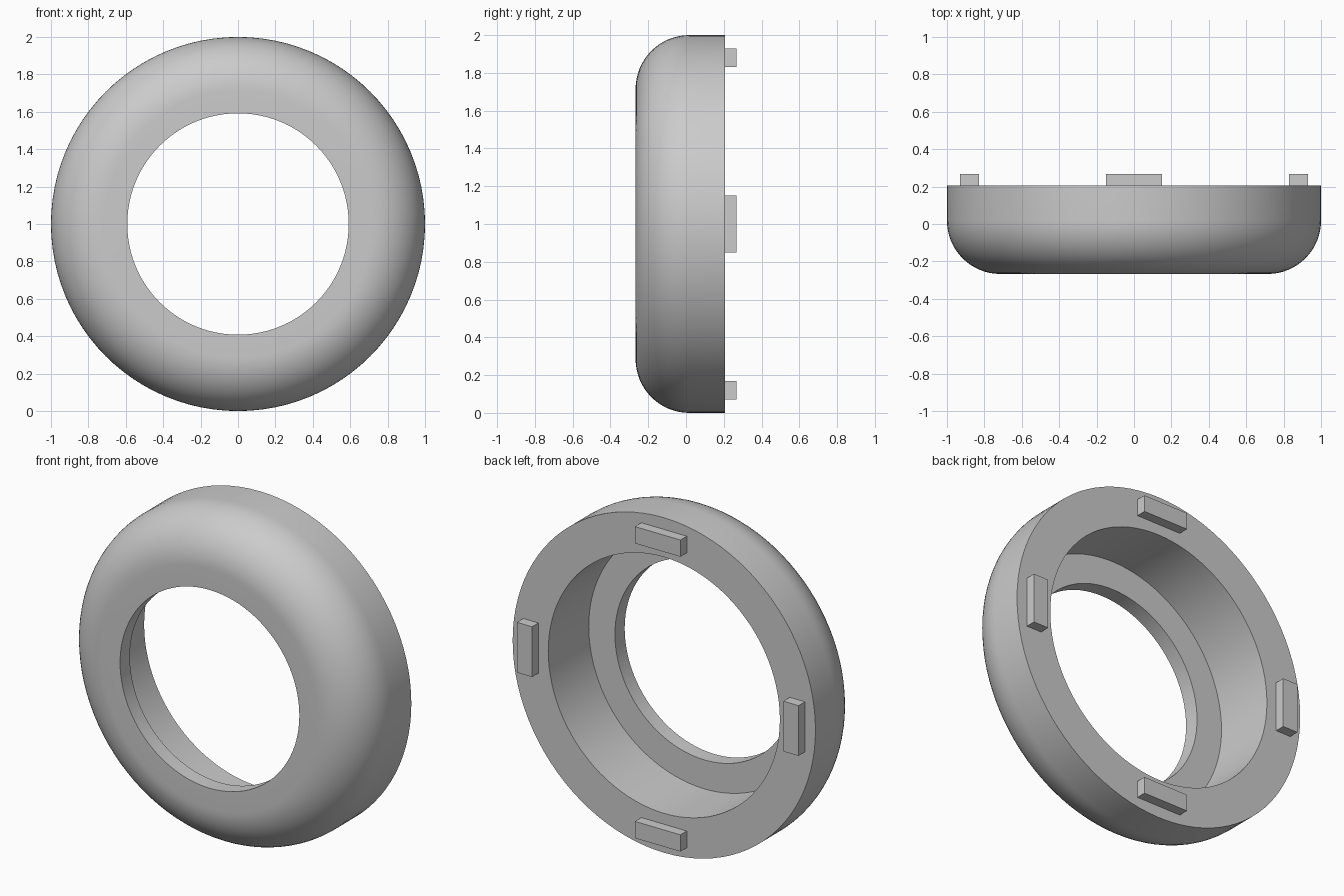
import bpy, bmesh, math
from mathutils import Matrix, Vector

cube = bpy.data.objects.get("Cube")
if cube:
    bpy.data.objects.remove(cube, do_unlink=True)

FRONT, BACK, TAB_END = -0.267, 0.207, 0.267
CENTRE = Vector((0, 0, 1))

grey = bpy.data.materials.new("plain grey")
grey.use_nodes = True
colour = (0.6, 0.6, 0.6, 1)
grey.diffuse_color = colour
grey.node_tree.nodes["Principled BSDF"].inputs["Base Color"].default_value = colour


def add_object(name, bm):
    bmesh.ops.recalc_face_normals(bm, faces=bm.faces)
    mesh = bpy.data.meshes.new(name)
    bm.to_mesh(mesh)
    bm.free()
    mesh.materials.append(grey)
    obj = bpy.data.objects.new(name, mesh)
    bpy.context.collection.objects.link(obj)
    return obj


def lathe(name, profile, steps=96):
    """Spin a closed (radius, y) profile around the y axis through CENTRE."""
    bm = bmesh.new()
    rings = []
    for i in range(steps):
        a = math.tau * i / steps
        rings.append([bm.verts.new(CENTRE + Vector((r * math.sin(a), y, r * math.cos(a))))
                      for r, y in profile])
    n = len(profile)
    for i in range(steps):
        here, there = rings[i], rings[(i + 1) % steps]
        for j in range(n):
            k = (j + 1) % n
            bm.faces.new((here[j], here[k], there[k], there[j]))
    return add_object(name, bm)


# Ring body: rounded front shoulder, stepped bore with a thin front lip
FILLET, HOLE, BORE, LIP_BACK = 0.285, 0.592, 0.765, -0.175
shoulder = [(1 - FILLET + FILLET * math.sin(a), FRONT + FILLET - FILLET * math.cos(a))
            for a in (math.pi / 2 * i / 16 for i in range(17))]
body = lathe("ring_body", [(HOLE, FRONT)] + shoulder
             + [(1, BACK), (BORE, BACK), (BORE, LIP_BACK), (HOLE, LIP_BACK)])
bpy.ops.object.select_all(action="DESELECT")
body.select_set(True)
bpy.context.view_layer.objects.active = body
bpy.ops.object.shade_smooth_by_angle(angle=math.radians(30))

# Four locating tabs on the back face
for i, side in enumerate(("top", "left", "bottom", "right")):
    bm = bmesh.new()
    bmesh.ops.create_cube(bm, size=1)
    bmesh.ops.scale(bm, vec=(0.3, TAB_END - BACK, 0.1), verts=bm.verts)
    bmesh.ops.translate(bm, vec=(0, (TAB_END + BACK) / 2, 0.88), verts=bm.verts)
    turn = Matrix.Translation(CENTRE) @ Matrix.Rotation(i * math.pi / 2, 4, "Y")
    bmesh.ops.transform(bm, matrix=turn, verts=bm.verts)
    add_object("back_tab_" + side, bm)
